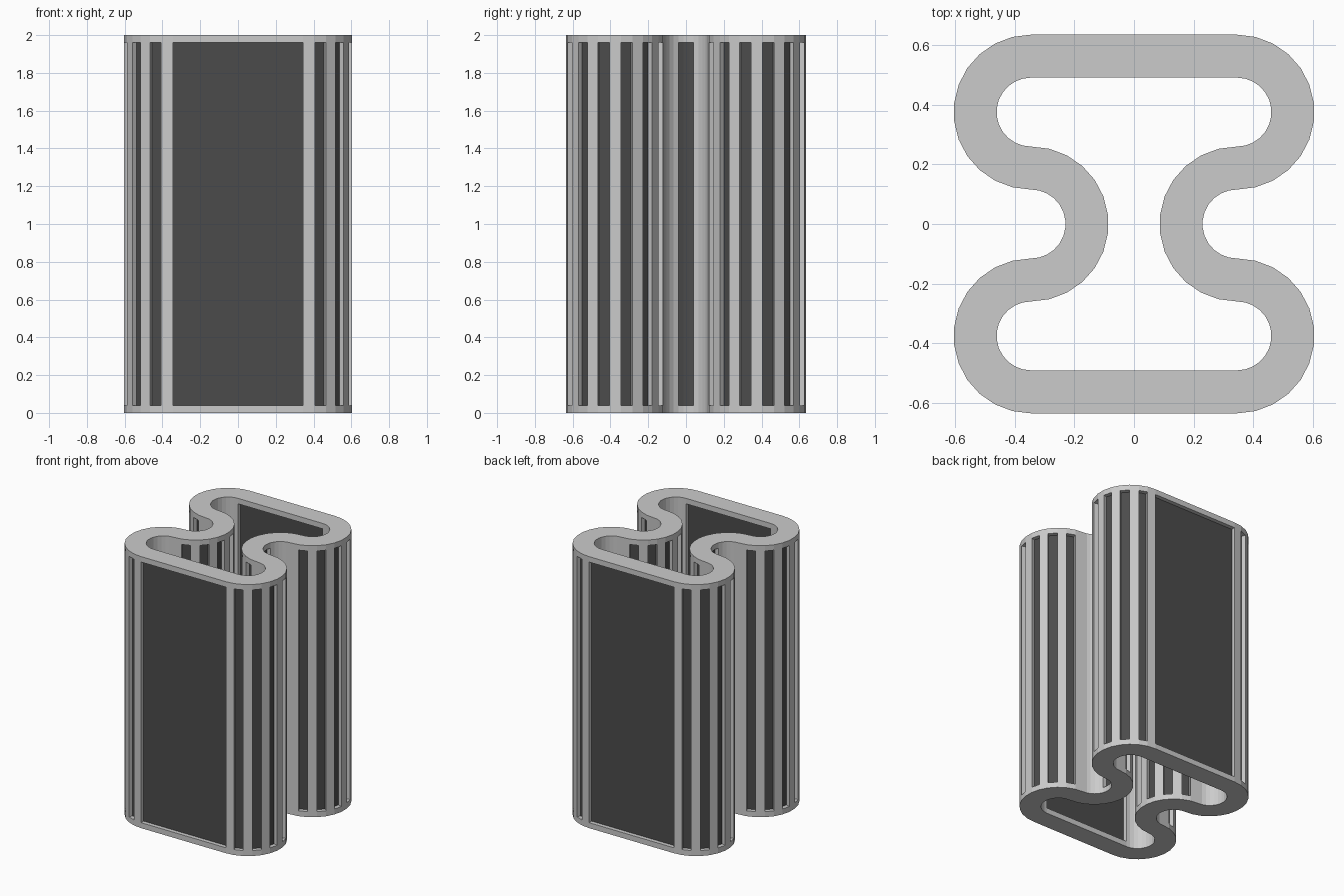
import bpy, bmesh
from math import cos, sin, radians
from mathutils import Vector

if "Cube" in bpy.data.objects:
    bpy.data.objects.remove(bpy.data.objects["Cube"])

HEIGHT, RIM = 2.0, 0.04          # total height, plain band at top and bottom
CX, CY = 0.345, 0.375            # arc centres
R, HALF = 0.1875, 0.072          # centreline radius, half wall thickness
STEPS, DEPTH = 13, 0.03          # facets per half turn, panel recess

# centreline: (centre, start angle, end angle, +1 lobe / -1 waist)
ARCS = [((CX, -CY), -90, 90, 1), ((CX, 0), -90, -270, -1), ((CX, CY), -90, 90, 1),
        ((-CX, CY), 90, 270, 1), ((-CX, 0), 90, -90, -1), ((-CX, -CY), 90, 270, 1)]

outer, inner, tags = [], [], []
for a, (c, start, end, side) in enumerate(ARCS):
    joins_next = a not in (2, 5)                 # lobes 2 and 5 end in a straight run
    for i in range(STEPS if joins_next else STEPS + 1):
        t = radians(start + (end - start) * i / STEPS)
        d = Vector((cos(t), sin(t)))
        outer.append(Vector(c) + d * (R + side * HALF))
        inner.append(Vector(c) + d * (R - side * HALF))
        tags.append((side if i < STEPS else 0, i))

bm = bmesh.new()
levels = (0, RIM, HEIGHT - RIM, HEIGHT)
cols = {"out": [[bm.verts.new((p.x, p.y, z)) for z in levels] for p in outer],
        "in": [[bm.verts.new((p.x, p.y, z)) for z in levels] for p in inner]}
n = len(outer)
panels, run = [], []
for k in range(n):
    j = (k + 1) % n
    side, i = tags[k]
    o, p, q, r = cols["out"][k], cols["out"][j], cols["in"][k], cols["in"][j]
    mid = {}
    for z in range(3):
        fo = bm.faces.new((o[z], p[z], p[z + 1], o[z + 1]))
        fi = bm.faces.new((r[z], q[z], q[z + 1], r[z + 1]))
        if z == 1:
            mid = {"out": fo, "in": fi}
    bm.faces.new((o[3], p[3], r[3], q[3]))
    bm.faces.new((p[0], o[0], q[0], r[0]))
    # flat runs have panels on both sides, curves have strips on the convex side
    if side == 0:
        panels += [[mid["out"]], [mid["in"]]]
    elif i % 2 == 1:
        panels.append([mid["out" if side == 1 else "in"]])
    # one wider panel in the hollow of each waist
    if side == -1 and i in (5, 6, 7):
        run.append(mid["out"])
        if i == 7:
            panels.append(run)
            run = []

# sink the dark panels into the wall
bm.normal_update()
for group in panels:
    normal = sum((f.normal for f in group), Vector()).normalized()
    res = bmesh.ops.extrude_face_region(bm, geom=group)["geom"]
    bmesh.ops.translate(bm, vec=-normal * DEPTH,
                        verts=[g for g in res if isinstance(g, bmesh.types.BMVert)])
    for g in res:
        if isinstance(g, bmesh.types.BMFace):
            g.material_index = 1
    bmesh.ops.delete(bm, geom=[f for f in group if f.is_valid], context='FACES')
bmesh.ops.recalc_face_normals(bm, faces=bm.faces[:])

mesh = bpy.data.meshes.new("winding_wall")
bm.to_mesh(mesh)
bm.free()
for name, v in (("light_grey", 0.8), ("dark_panel", 0.07)):
    m = bpy.data.materials.new(name)
    m.diffuse_color = (v, v, v, 1)
    m.use_nodes = True
    m.node_tree.nodes["Principled BSDF"].inputs["Base Color"].default_value = m.diffuse_color
    mesh.materials.append(m)
bpy.context.collection.objects.link(bpy.data.objects.new("winding_wall", mesh))
